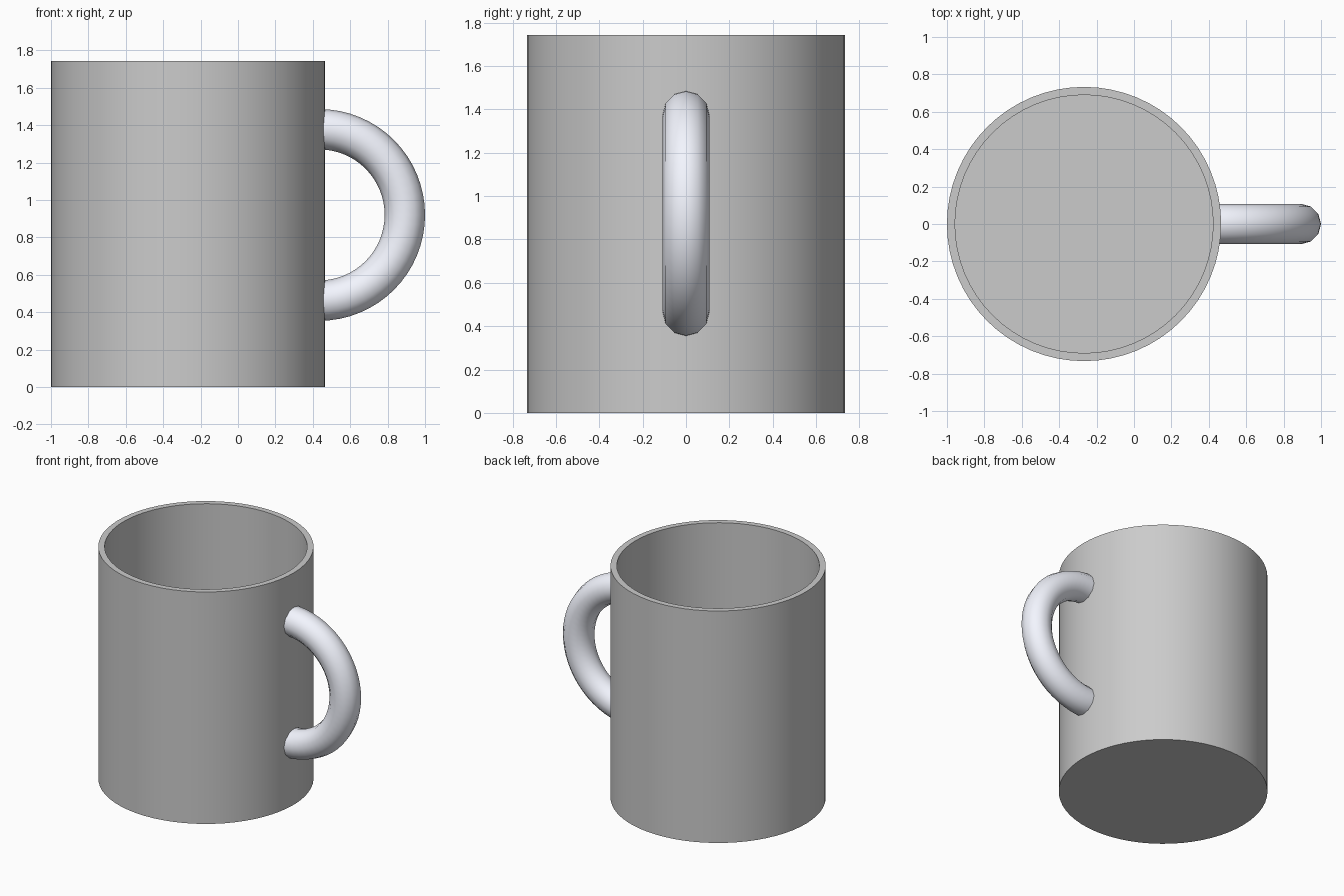
import bpy, bmesh
from math import pi, sin, cos, radians

if "Cube" in bpy.data.objects:
    bpy.data.objects.remove(bpy.data.objects["Cube"])

CUP_X, R, H, WALL = -0.267, 0.733, 1.743, 0.043
HANDLE_X, HANDLE_Z, BEND, TUBE = 0.434, 0.92, 0.458, 0.108


def make_material(name, colour):
    mat = bpy.data.materials.new(name)
    mat.diffuse_color = (*colour, 1)
    mat.use_nodes = True
    mat.node_tree.nodes["Principled BSDF"].inputs["Base Color"].default_value = mat.diffuse_color
    return mat


def spin_object(name, points, closed, centre, axis, angle, steps, mat):
    """Sweep a profile around an axis and make a smooth-shaded object."""
    bm = bmesh.new()
    verts = [bm.verts.new(p) for p in points]
    edges = [bm.edges.new(pair) for pair in zip(verts, verts[1:])]
    if closed:
        edges.append(bm.edges.new((verts[-1], verts[0])))
    bmesh.ops.spin(bm, geom=verts + edges, cent=centre, axis=axis,
                   angle=angle, steps=steps)
    bmesh.ops.remove_doubles(bm, verts=bm.verts, dist=1e-4)
    bmesh.ops.recalc_face_normals(bm, faces=bm.faces)
    mesh = bpy.data.meshes.new(name)
    bm.to_mesh(mesh)
    bm.free()
    mesh.materials.append(mat)
    obj = bpy.data.objects.new(name, mesh)
    bpy.context.collection.objects.link(obj)
    bpy.ops.object.select_all(action='DESELECT')
    obj.select_set(True)
    bpy.context.view_layer.objects.active = obj
    bpy.ops.object.shade_smooth_by_angle(angle=radians(35))
    return obj


# Cup: outer wall, rim, inner wall and floor in one lathe profile
profile = [(0, 0), (R, 0), (R, H), (R - WALL, H), (R - WALL, WALL), (0, WALL)]
spin_object("cup_body", [(CUP_X + r, 0, z) for r, z in profile], False,
            (CUP_X, 0, 0), (0, 0, 1), 2 * pi, 64,
            make_material("white_glaze", (1, 1, 1)))

# Handle: round tube swept half a turn, its ends buried inside the wall
SIDES = 12
ring = [(HANDLE_X, TUBE * sin(2 * pi * i / SIDES),
         HANDLE_Z + BEND + TUBE * cos(2 * pi * i / SIDES)) for i in range(SIDES)]
spin_object("handle", ring, True, (HANDLE_X, 0, HANDLE_Z), (0, 1, 0), pi, 32,
            make_material("handle_glaze", (0.9, 0.92, 1.0)))
